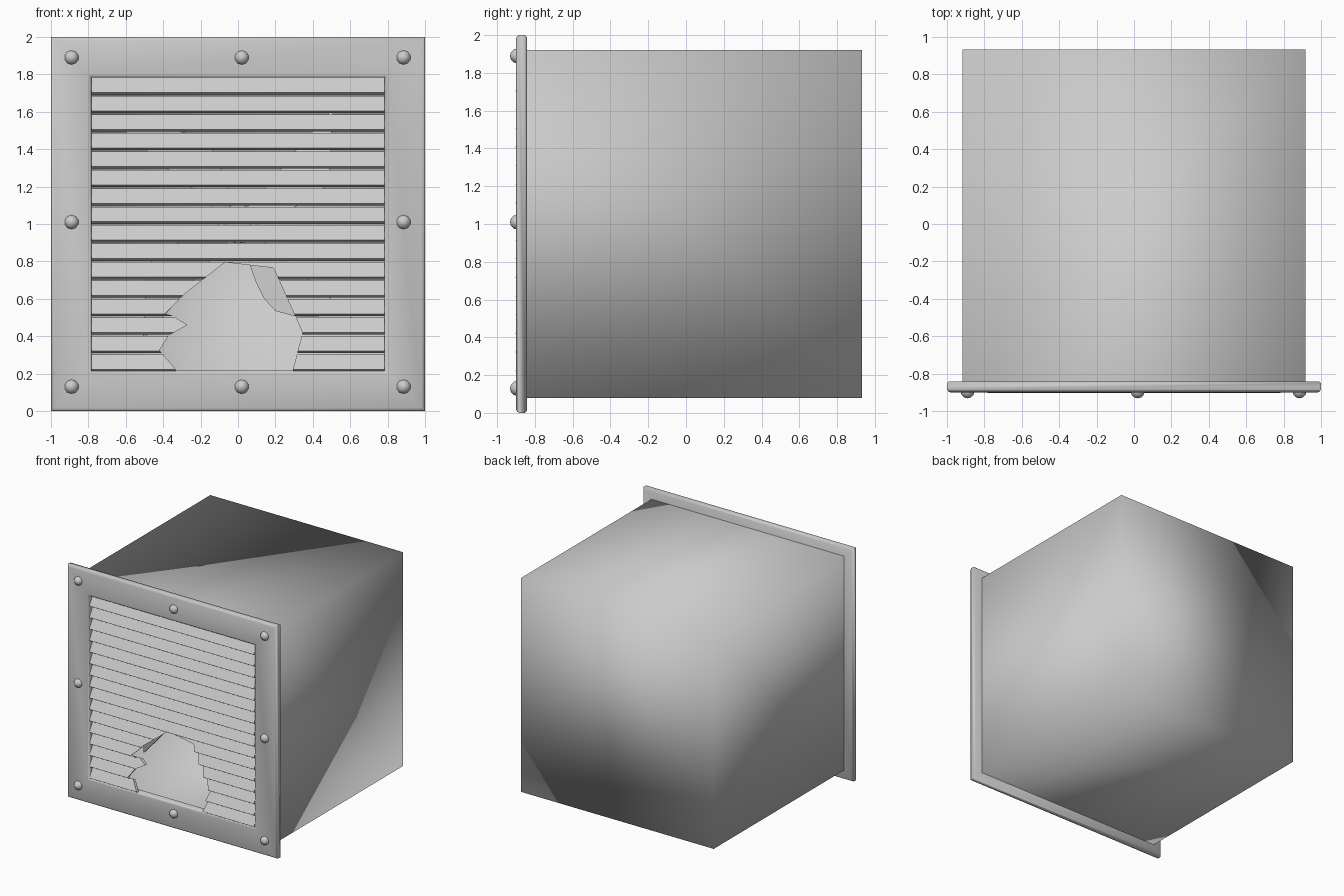
import bpy, bmesh, math
from mathutils import Vector

if "Cube" in bpy.data.objects:
    bpy.data.objects.remove(bpy.data.objects["Cube"])


def make(name, verts, faces, smooth_angle=None):
    mesh = bpy.data.meshes.new(name)
    mesh.from_pydata(verts, [], faces)
    bm = bmesh.new()
    bm.from_mesh(mesh)
    bmesh.ops.recalc_face_normals(bm, faces=bm.faces)
    bm.to_mesh(mesh)
    bm.free()
    ob = bpy.data.objects.new(name, mesh)
    bpy.context.collection.objects.link(ob)
    if smooth_angle is not None:
        shade(ob, smooth_angle)
    return ob


def select(ob):
    bpy.ops.object.select_all(action='DESELECT')
    ob.select_set(True)
    bpy.context.view_layer.objects.active = ob


def shade(ob, degrees):
    select(ob)
    bpy.ops.object.shade_smooth_by_angle(angle=math.radians(degrees))


def prism_faces(n, base=0):
    faces = [tuple(range(base, base + n)), tuple(range(base + 2 * n - 1, base + n - 1, -1))]
    for i in range(n):
        j = (i + 1) % n
        faces.append((base + i, base + j, base + n + j, base + n + i))
    return faces


# Mitred front frame: a moulding section carried round a square
section = [(0, -0.852), (0, -0.885), (0.006, -0.894), (0.018, -0.9), (0.2, -0.9),
           (0.21, -0.896), (0.217, -0.886), (0.217, -0.841), (0.012, -0.841)]
verts, faces = [], []
for inset, y in section:
    h = 1 - inset
    verts += [(sx * h, y, 1 + sz * h) for sx, sz in ((-1, -1), (1, -1), (1, 1), (-1, 1))]
n = len(section)
for p in range(n):
    q = (p + 1) % n
    for i in range(4):
        j = (i + 1) % 4
        faces.append((p * 4 + i, p * 4 + j, q * 4 + j, q * 4 + i))
make("front_frame", verts, faces, 60)

# Sheet duct, open at the frame, with softly blended corners
verts = [(sx * 0.917, y, 1 + sz * 0.92) for y in (-0.841, 0.933)
         for sx, sz in ((-1, -1), (1, -1), (1, 1), (-1, 1))]
faces = [(4, 5, 6, 7)] + [(i, (i + 1) % 4, 4 + (i + 1) % 4, 4 + i) for i in range(4)]
duct = make("duct_box", verts, [tuple(reversed(f)) if f != (4, 5, 6, 7) else f for f in faces])
for p in duct.data.polygons:
    p.use_smooth = True

# Rivets around the frame
for i, x in enumerate((-0.89, 0.02, 0.885)):
    for j, z in enumerate((0.13, 1.01, 1.89)):
        if (i, j) == (1, 1):
            continue
        bpy.ops.mesh.primitive_uv_sphere_add(segments=10, ring_count=6, radius=0.04,
                                             location=(x, -0.892, z),
                                             rotation=(math.pi / 2, 0, 0))
        rivet = bpy.context.object
        rivet.name = f"rivet_{i}_{j}"
        bpy.ops.object.shade_smooth()

# Sloping louvre slats
verts, faces = [], []
for k in range(16):
    top = 1.783 - k * 0.0987
    a, b = Vector((-0.854, top)), Vector((-0.903, top - 0.08))
    t = Vector((0.0187, -0.0115))
    sec = [a, b, b + t, a + t]
    base = len(verts)
    verts += [(x, p.x, p.y) for x in (-0.783, 0.783) for p in sec]
    faces += prism_faces(4, base)
slats = make("louvre_slats", verts, faces)

# Broken hole torn through the lower slats
hole = [(-0.33, 0.21), (-0.335, 0.225), (-0.42, 0.325), (-0.37, 0.405), (-0.27, 0.46),
        (-0.35, 0.51), (-0.39, 0.52), (-0.28, 0.63), (-0.07, 0.795), (0.19, 0.765),
        (0.3, 0.52), (0.345, 0.42), (0.295, 0.225), (0.29, 0.15), (-0.33, 0.15)]
cutter = make("hole_cutter", [(x, y, z) for y in (-1.1, -0.7) for x, z in hole],
              prism_faces(len(hole)))
cutter.hide_render = True
mod = slats.modifiers.new("broken_hole", 'BOOLEAN')
mod.operation = 'DIFFERENCE'
mod.solver = 'EXACT'
mod.object = cutter
select(slats)
bpy.ops.object.modifier_apply(modifier=mod.name)
bpy.data.objects.remove(cutter)

# Four pitched fan blades behind the slats
outline = [(0.03, -0.08), (0.06, -0.21), (0.095, -0.31), (0.14, -0.4), (0.2, -0.465),
           (0.31, -0.495), (0.48, -0.5), (0.62, -0.51), (0.48, -0.385), (0.37, -0.29),
           (0.22, -0.17), (0.08, -0.04)]
fan_y = -0.58
for k in range(4):
    c, s = math.cos(k * math.pi / 2), math.sin(k * math.pi / 2)
    verts = []
    for d in (0, 0.02):
        for x, z in outline:
            y = fan_y + 0.25 * (x + z) + d
            verts.append((x * c - z * s, y, 1 + x * s + z * c))
    make(f"fan_blade_{k}", verts, prism_faces(len(outline)), 30)

# Fan hub and its raised cap
for name, r, depth, y in (("fan_hub", 0.105, 0.14, fan_y), ("hub_cap", 0.07, 0.04, fan_y - 0.09)):
    bpy.ops.mesh.primitive_cylinder_add(vertices=16, radius=r, depth=depth,
                                        location=(0, y, 1), rotation=(math.pi / 2, 0, 0))
    bpy.context.object.name = name
    shade(bpy.context.object, 40)
